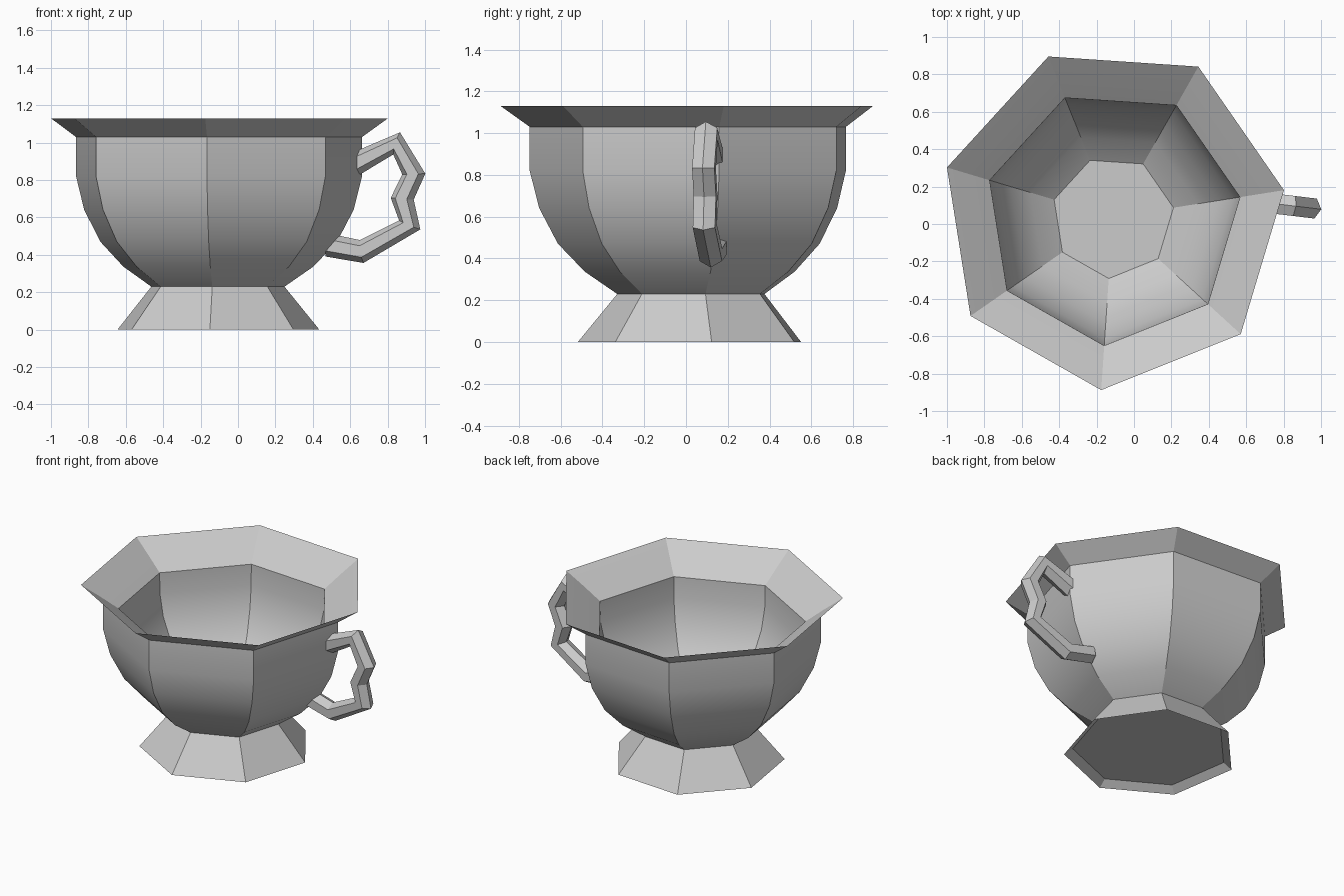
import bpy, bmesh, math
from mathutils import Vector

if "Cube" in bpy.data.objects:
    bpy.data.objects.remove(bpy.data.objects["Cube"])

SIDES = 7
CENTRE = Vector((-0.113, 0.036, 0))
TURN = math.radians(9)


def finish(name, bm, smooth_angle=None):
    bmesh.ops.recalc_face_normals(bm, faces=bm.faces[:])
    mesh = bpy.data.meshes.new(name)
    bm.to_mesh(mesh)
    bm.free()
    obj = bpy.data.objects.new(name, mesh)
    bpy.context.collection.objects.link(obj)
    if smooth_angle:
        bpy.ops.object.select_all(action='DESELECT')
        obj.select_set(True)
        bpy.context.view_layer.objects.active = obj
        bpy.ops.object.shade_smooth_by_angle(angle=math.radians(smooth_angle))
    return obj


def skin(bm, rings):
    """Join equal rings of points into a capped shell."""
    loops = [[bm.verts.new(p) for p in ring] for ring in rings]
    n = len(loops[0])
    for a, b in zip(loops, loops[1:]):
        for i in range(n):
            j = (i + 1) % n
            bm.faces.new((a[i], a[j], b[j], b[i]))
    bm.faces.new(loops[0])
    bm.faces.new(loops[-1])


def heptagon(r, z):
    angles = [TURN + math.tau * i / SIDES for i in range(SIDES)]
    return [CENTRE + Vector((r * math.cos(a), r * math.sin(a), z)) for a in angles]


def lathe(name, profile, smooth_angle=None):
    bm = bmesh.new()
    skin(bm, [heptagon(r, z) for r, z in profile])
    return finish(name, bm, smooth_angle)


# Bowl: outer wall, thin flared rim, inner wall down to the floor
lathe("bowl", [
    (0.366, 0.23), (0.522, 0.337), (0.651, 0.471), (0.741, 0.642),
    (0.786, 0.82), (0.786, 1.03), (0.926, 1.13), (0.80, 1.045),
    (0.688, 0.965), (0.685, 0.82), (0.65, 0.67), (0.57, 0.52),
    (0.46, 0.41), (0.328, 0.32)], 30)

# Foot: flared, with a shallow recess underneath
lathe("foot", [(0.366, 0.23), (0.555, 0.0), (0.50, 0.04)])

# Handle: six-sided bar swept along an angular path (x, z), slightly skewed in y
path = [(0.625, 0.885), (0.848, 0.996), (0.94, 0.832), (0.878, 0.70),
        (0.918, 0.56), (0.661, 0.418), (0.48, 0.452)]
pts = [Vector((x, 0.085 + 0.12 * (0.95 - x), z)) for x, z in path]
side = Vector((0.12, 1, 0)).normalized()
R = 0.062
rings = []
for i, p in enumerate(pts):
    d_in = (p - pts[max(i - 1, 0)]).normalized()
    d_out = (pts[min(i + 1, len(pts) - 1)] - p).normalized()
    tangent = (d_in + d_out).normalized()
    normal = side.cross(tangent).normalized()
    rings.append([p + R * (math.cos(a) * normal + math.sin(a) * side)
                  for a in (math.tau * k / 6 for k in range(6))])
bm = bmesh.new()
skin(bm, rings)
finish("handle", bm)
